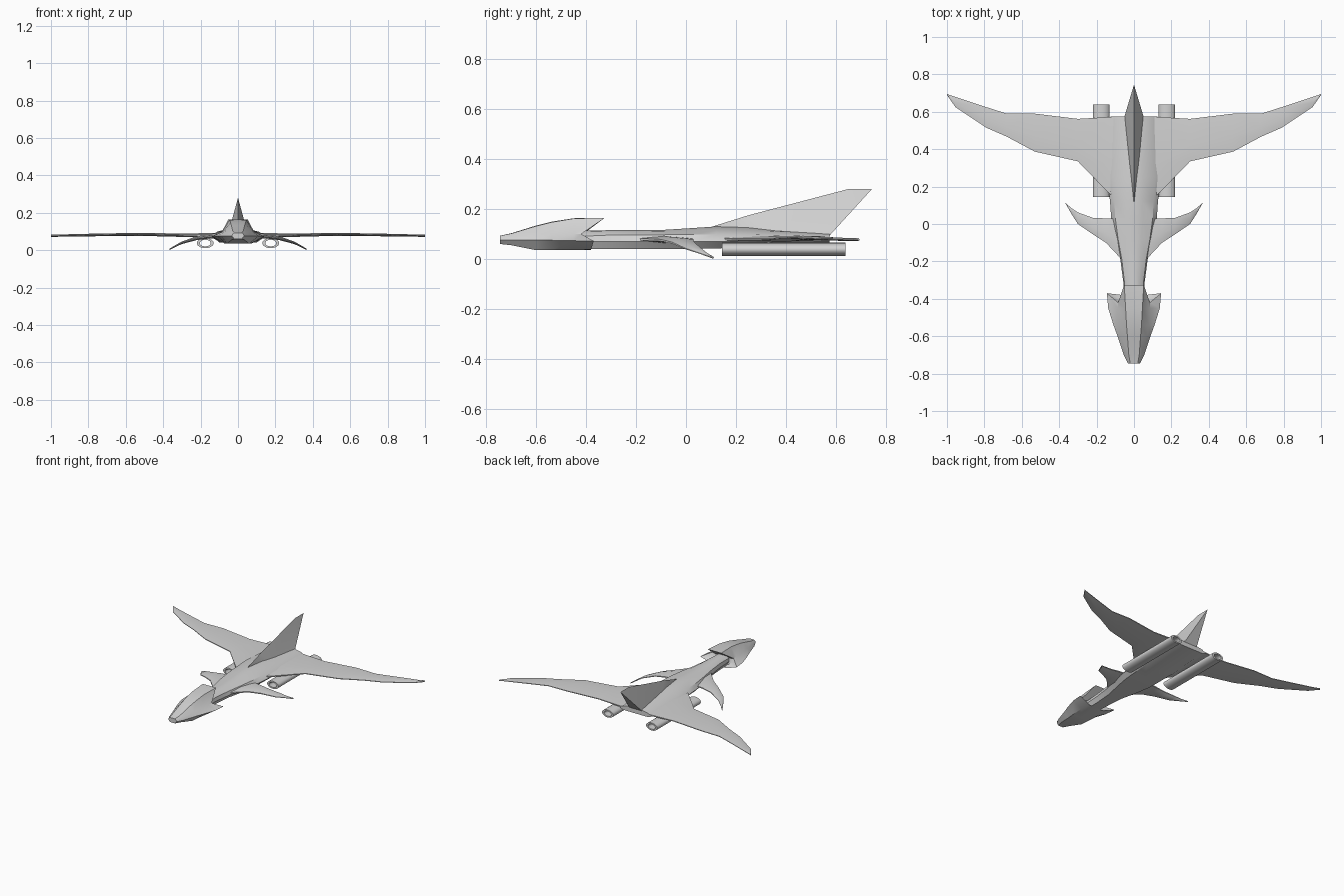
import bpy, bmesh, math

cube = bpy.data.objects.get("Cube")
if cube:
    bpy.data.objects.remove(cube, do_unlink=True)

grey = bpy.data.materials.new("hull_grey")
grey.use_nodes = True
grey.diffuse_color = (0.65, 0.65, 0.65, 1)
grey.node_tree.nodes["Principled BSDF"].inputs["Base Color"].default_value = (0.65, 0.65, 0.65, 1)


def finish(name, bm, angle=30):
    bmesh.ops.recalc_face_normals(bm, faces=bm.faces)
    mesh = bpy.data.meshes.new(name)
    bm.to_mesh(mesh)
    bm.free()
    mesh.materials.append(grey)
    obj = bpy.data.objects.new(name, mesh)
    bpy.context.collection.objects.link(obj)
    bpy.ops.object.select_all(action='DESELECT')
    obj.select_set(True)
    bpy.context.view_layer.objects.active = obj
    bpy.ops.object.shade_smooth_by_angle(angle=math.radians(angle))
    return obj


def loft(name, rings, loop=False, angle=30):
    """Skin a list of point rings; cap the ends unless the rings form a loop."""
    bm = bmesh.new()
    rows = [[bm.verts.new(p) for p in ring] for ring in rings]
    n = len(rows[0])
    pairs = list(zip(rows, rows[1:]))
    if loop:
        pairs.append((rows[-1], rows[0]))
    else:
        bm.faces.new(rows[0])
        bm.faces.new(rows[-1])
    for a, b in pairs:
        for i in range(n):
            j = (i + 1) % n
            bm.faces.new((a[i], a[j], b[j], b[i]))
    return finish(name, bm, angle)


def both_sides(half):
    """Close a half section by reflecting the points that lie off the centre."""
    return half + [(-x, y, z) for x, y, z in reversed(half) if x > 0]


def hull_ring(y, zb, wb, ws, zs, wm, zm, wt, zt, crown):
    return both_sides([(0, y, zb), (wb, y, zb), (ws, y, zs), (wm, y, zm), (wt, y, zt), (0, y, crown)])


# Neck and fuselage
loft("fuselage", [hull_ring(*s) for s in [
    (-0.44, .04, .035, .05, .07, .045, .09, .025, .108, .113),
    (-0.32, .04, .04, .056, .07, .05, .095, .03, .11, .115),
    (-0.19, .04, .05, .073, .07, .065, .095, .035, .11, .115),
    (-0.08, .04, .075, .10, .07, .085, .097, .04, .112, .117),
    (0.03, .04, .095, .122, .07, .10, .097, .045, .115, .124),
    (0.12, .042, .10, .128, .07, .105, .098, .045, .117, .13),
    (0.25, .047, .105, .145, .072, .115, .098, .045, .116, .13),
    (0.575, .062, .10, .125, .072, .10, .09, .045, .10, .105),
]])

# Head with swept cheeks and an overhanging crest
head = [hull_ring(*s) for s in [
    (-0.745, .06, .02, .032, .075, .03, .085, .02, .093, .093),
    (-0.70, .055, .035, .055, .075, .045, .09, .028, .102, .103),
    (-0.60, .035, .06, .088, .075, .07, .10, .035, .132, .134),
    (-0.54, .035, .065, .11, .075, .08, .10, .04, .147, .149),
    (-0.45, .035, .07, .138, .073, .085, .10, .045, .162, .163),
]]
head.append(both_sides([(0, -.38, .036), (.06, -.38, .038), (.145, -.37, .072),
                        (.085, -.42, .10), (.052, -.325, .165), (0, -.325, .165)]))
head.append(both_sides([(0, -.41, .045), (.05, -.41, .05), (.08, -.41, .075),
                        (.06, -.425, .09), (.035, -.42, .10), (0, -.42, .10)]))
loft("head", head)


def foil(x, y0, y1, z, t):
    """Thin section between leading edge y0 and trailing edge y1."""
    mid = y0 + (y1 - y0) * 0.4
    edge = t * 0.3
    return [(x, y0, z - edge), (x, mid, z - t), (x, y1, z - edge),
            (x, y1, z + edge), (x, mid, z + t), (x, y0, z + edge)]


wing = [
    (.06, .12, .575, .080, .014),
    (.13, .16, .572, .079, .013),
    (.30, .335, .562, .080, .009),
    (.53, .387, .59, .085, .008),
    (.68, .467, .59, .083, .007),
    (.79, .515, .625, .081, .007),
    (.955, .625, .68, .078, .006),
    (1.0, .69, .695, .077, .006),
]
canard = [
    (.05, -.20, .03, .078, .014),
    (.075, -.18, .03, .078, .014),
    (.15, -.10, .03, .075, .012),
    (.22, -.055, .033, .064, .010),
    (.30, .0, .062, .040, .007),
    (.335, .055, .085, .022, .005),
    (.365, .108, .112, .005, .004),
]

for side, s in (("left", 1), ("right", -1)):
    # Swept wing and drooping foreplane
    for part, sections in (("wing", wing), ("foreplane", canard)):
        loft(f"{side}_{part}", [[(s * x, y, z) for x, y, z in foil(*sec)] for sec in sections])

    # Hollow oval engine tube under the wing
    rings = []
    for y, scale in ((.145, .65), (.145, 1), (.64, 1), (.64, .65)):
        rings.append([(s * .175 + .045 * scale * math.cos(a), y, .038 + .027 * scale * math.sin(a))
                      for a in (math.tau * i / 24 for i in range(24))])
    loft(f"{side}_engine", rings, loop=True)

# Wedge-shaped tail fin
bm = bmesh.new()
for p in [(0, .1, .128), (0, .25, .175), (0, .65, .28), (0, .745, .28), (0, .1, .09),
          (.03, .33, .10), (-.03, .33, .10), (.052, .572, .09), (-.052, .572, .09)]:
    bm.verts.new(p)
bmesh.ops.convex_hull(bm, input=bm.verts)
finish("tail_fin", bm, 20)
